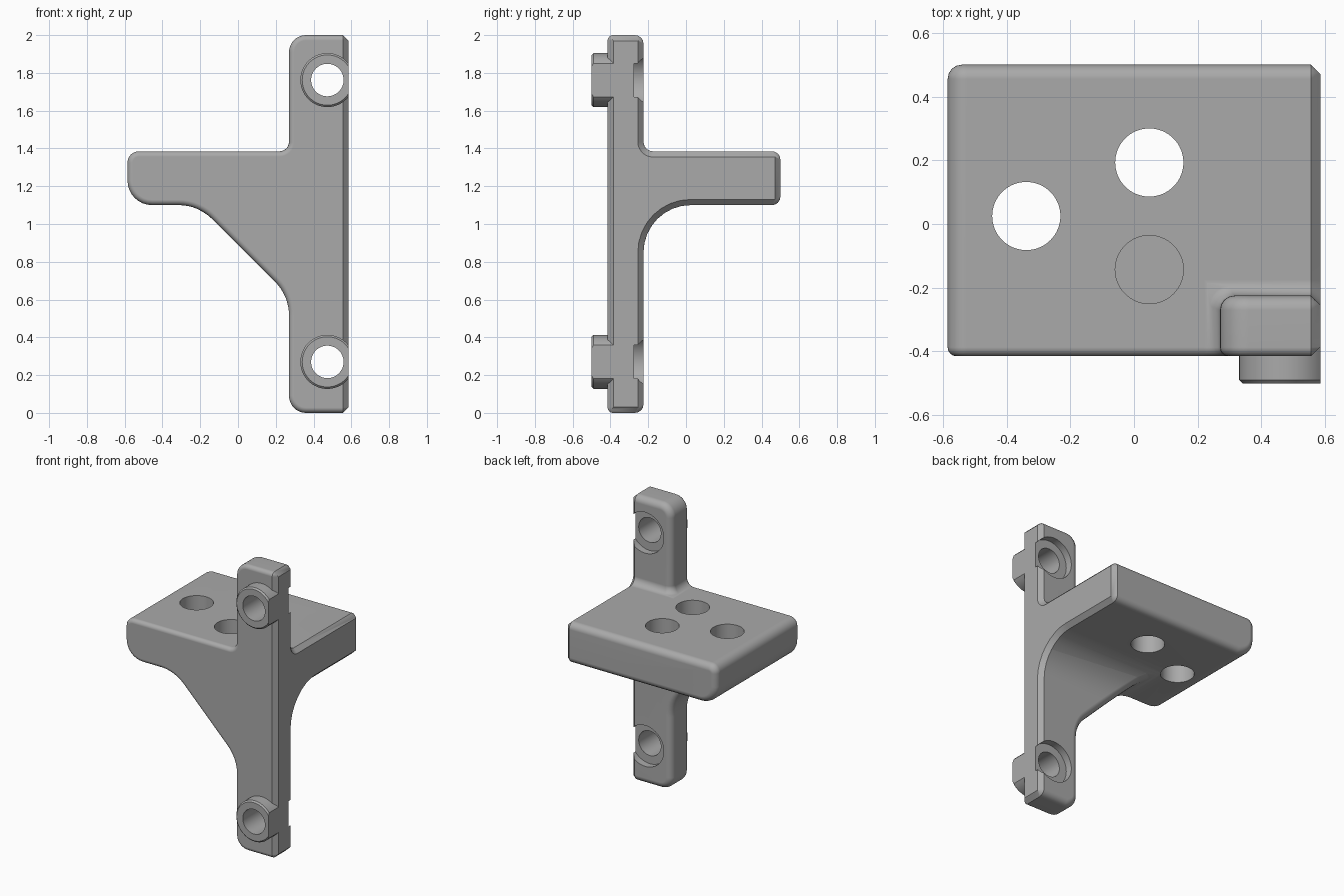
import bpy, bmesh, math
from mathutils import Vector, Matrix

if "Cube" in bpy.data.objects:
    bpy.data.objects.remove(bpy.data.objects["Cube"], do_unlink=True)

grey = bpy.data.materials.new("plain_grey")
grey.use_nodes = True
colour = (0.4, 0.4, 0.4, 1)
grey.diffuse_color = colour
grey.node_tree.nodes["Principled BSDF"].inputs["Base Color"].default_value = colour

RIGHT, FRONT, BACK = 0.585, -0.415, 0.5
COL_LEFT, COL_BACK = 0.27, -0.225
PLATE_TOP, PLATE_LOW = 1.385, 1.1


def rounded(points, steps=8):
    """Turn (a, b, radius) corners into a filleted outline."""
    out = []
    for i, (a, b, r) in enumerate(points):
        p = Vector((a, b))
        if not r:
            out.append(p)
            continue
        u = (Vector(points[i - 1][:2]) - p).normalized()
        v = (Vector(points[(i + 1) % len(points)][:2]) - p).normalized()
        half = u.angle(v) / 2
        centre = p + (u + v).normalized() * r / math.sin(half)
        start = p + u * r / math.tan(half) - centre
        end = p + v * r / math.tan(half) - centre
        turn = start.angle(end)
        for k in range(steps + 1):
            t = k / steps
            out.append(centre + (start * math.sin((1 - t) * turn)
                                 + end * math.sin(t * turn)) / math.sin(turn))
    return out


def make_object(name, bm):
    bmesh.ops.recalc_face_normals(bm, faces=bm.faces)
    mesh = bpy.data.meshes.new(name)
    bm.to_mesh(mesh)
    bm.free()
    mesh.materials.append(grey)
    obj = bpy.data.objects.new(name, mesh)
    bpy.context.collection.objects.link(obj)
    return obj


def prism(outline, to_3d, depth):
    bm = bmesh.new()
    face = bm.faces.new([bm.verts.new(to_3d(*p)) for p in outline])
    new = bmesh.ops.extrude_face_region(bm, geom=[face])["geom"]
    bmesh.ops.translate(bm, vec=depth, verts=[g for g in new if isinstance(g, bmesh.types.BMVert)])
    bmesh.ops.recalc_face_normals(bm, faces=bm.faces)
    return bm


def cylinder(name, radius, start, end, chamfer=0):
    """Round bar between two points, optionally chamfered at its start."""
    start, end = Vector(start), Vector(end)
    axis = end - start
    bm = bmesh.new()
    bmesh.ops.create_cone(bm, cap_ends=True, segments=64, radius1=radius, radius2=radius,
                          depth=axis.length)
    bmesh.ops.transform(bm, verts=bm.verts, matrix=Matrix.Translation((start + end) / 2)
                        @ axis.to_track_quat("Z", "Y").to_matrix().to_4x4())
    if chamfer:
        rim = [e for e in bm.edges if all((v.co - start).dot(axis) < 1e-4 for v in e.verts)]
        bmesh.ops.bevel(bm, geom=rim, offset=chamfer, segments=1, affect="EDGES")
    return make_object(name, bm)


def combine(target, tool, operation):
    """Apply a boolean and discard the tool."""
    mod = target.modifiers.new("combine", "BOOLEAN")
    mod.object, mod.operation, mod.solver = tool, operation, "EXACT"
    bpy.context.view_layer.objects.active = target
    bpy.ops.object.modifier_apply(modifier=mod.name)
    bpy.data.objects.remove(tool, do_unlink=True)


# Front outline: column, shelf and sloping gusset
front = rounded([
    (0.7, 0, 0), (0.7, 2, 0), (COL_LEFT, 2, 0.09), (COL_LEFT, PLATE_TOP, 0.05),
    (-RIGHT, PLATE_TOP, 0.06), (-RIGHT, PLATE_LOW, 0.13), (-0.21, PLATE_LOW, 0.25),
    (COL_LEFT, 0.62, 0.25), (COL_LEFT, 0, 0.09)])
bracket = make_object("bracket_body", prism(front, lambda a, b: (a, -0.6, b), (0, 1.3, 0)))

# Side outline with a chamfered right face
side = rounded([
    (FRONT, 0, 0), (FRONT, 2, 0), (COL_BACK, 2, 0), (COL_BACK, PLATE_TOP, 0.05),
    (BACK, PLATE_TOP, 0), (BACK, PLATE_LOW, 0), (COL_BACK, PLATE_LOW, 0.25), (COL_BACK, 0, 0)])
bm = prism(side, lambda a, b: (RIGHT, a, b), (-1.4, 0, 0))
rim = [e for e in bm.edges if all(v.co.x > RIGHT - 1e-4 for v in e.verts)]
bmesh.ops.bevel(bm, geom=rim, offset=0.03, segments=1, affect="EDGES")
combine(bracket, make_object("side_shape", bm), "INTERSECT")

# Round the remaining sharp edges, finer along the front
bm = bmesh.new()
bm.from_mesh(bracket.data)
bmesh.ops.remove_doubles(bm, verts=bm.verts, dist=0.0005)
bmesh.ops.dissolve_limit(bm, angle_limit=0.01, verts=bm.verts, edges=bm.edges)


def soft_edges(at_front):
    return [e for e in bm.edges if len(e.link_faces) == 2
            and e.calc_face_angle(0) > 0.6
            and all(f.normal.x < 0.6 for f in e.link_faces)
            and all(v.co.y < FRONT + 0.001 for v in e.verts) == at_front]


for at_front, width in ((True, 0.028), (False, 0.045)):
    bmesh.ops.bevel(bm, geom=soft_edges(at_front), offset=width, segments=4, profile=0.5,
                    affect="EDGES", clamp_overlap=False)
bm.to_mesh(bracket.data)
bm.free()

# Bolt bosses, rear counterbores and bolt holes
BOLT_X = 0.473
for z in (0.27, 1.762):
    boss = cylinder("boss", 0.143, (BOLT_X, -0.5, z), (BOLT_X, -0.32, z), 0.01)
    trim = bmesh.new()
    bmesh.ops.create_cube(trim, size=1, matrix=Matrix.Translation((RIGHT + 0.5, -0.4, z)))
    combine(boss, make_object("trim", trim), "DIFFERENCE")
    combine(bracket, boss, "UNION")
    combine(bracket, cylinder("recess", 0.143, (BOLT_X, -0.275, z), (BOLT_X, 0, z)), "DIFFERENCE")
    combine(bracket, cylinder("hole", 0.086, (BOLT_X, -0.7, z), (BOLT_X, 0, z)), "DIFFERENCE")

# Shelf holes: two through, one blind above the gusset
for x, y, bottom in ((-0.338, 0.025, 0.9), (0.048, 0.193, 0.9), (0.048, -0.143, 1.12)):
    combine(bracket, cylinder("hole", 0.107, (x, y, bottom), (x, y, 1.6)), "DIFFERENCE")

# Smooth shading with crisp edges
bpy.ops.object.select_all(action="DESELECT")
bracket.select_set(True)
bpy.context.view_layer.objects.active = bracket
bpy.ops.object.shade_smooth_by_angle(angle=math.radians(30))
bracket.modifiers.new("weighted_normals", "WEIGHTED_NORMAL").keep_sharp = True
